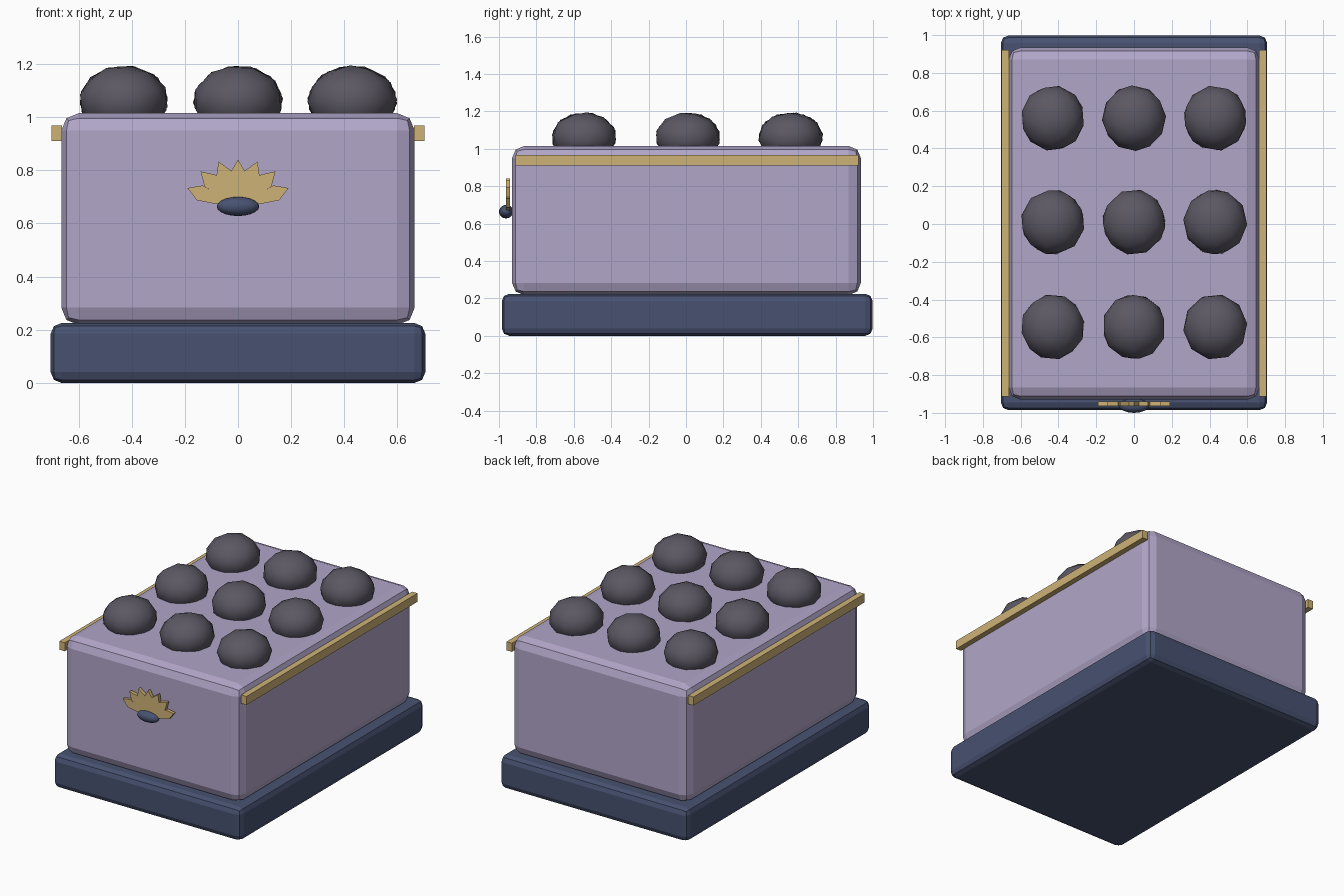
import bpy, bmesh, math, random
from mathutils import Matrix, Vector

random.seed(4)
old = bpy.data.objects.get("Cube")
if old:
    bpy.data.objects.remove(old, do_unlink=True)


def material(name, rgb):
    m = bpy.data.materials.new(name)
    m.use_nodes = True
    color = (*rgb, 1)
    m.diffuse_color = color
    m.node_tree.nodes["Principled BSDF"].inputs["Base Color"].default_value = color
    return m


lilac = material("lilac", (0.44, 0.38, 0.58))
navy = material("navy", (0.065, 0.085, 0.165))
gold = material("gold", (0.62, 0.45, 0.18))
charcoal = material("charcoal", (0.105, 0.097, 0.125))


def finish(name, bm, mat):
    bmesh.ops.recalc_face_normals(bm, faces=bm.faces)
    me = bpy.data.meshes.new(name)
    bm.to_mesh(me)
    bm.free()
    me.materials.append(mat)
    ob = bpy.data.objects.new(name, me)
    bpy.context.collection.objects.link(ob)
    return ob


def box(name, low, high, mat, bevel=0):
    low, high = Vector(low), Vector(high)
    bm = bmesh.new()
    bmesh.ops.create_cube(bm, size=1)
    bmesh.ops.transform(bm, verts=bm.verts, matrix=Matrix.Translation((low + high) / 2)
                        @ Matrix.Diagonal((*(high - low), 1)))
    if bevel:
        bmesh.ops.bevel(bm, geom=bm.edges[:], offset=bevel, segments=2,
                        profile=0.5, affect='EDGES')
    return finish(name, bm, mat)


def smooth(ob):
    for p in ob.data.polygons:
        p.use_smooth = True


# Plinth, chest and side rails
box("base", (-0.705, -0.985, 0), (0.705, 0.998, 0.225), navy, 0.04)
box("body", (-0.665, -0.93, 0.218), (0.665, 0.935, 1.015), lilac, 0.065)
for side, x in (("right", -0.682), ("left", 0.682)):
    box(side + "_rail", (x - 0.02, -0.912, 0.91), (x + 0.02, 0.922, 0.968), gold)

# Three by three domes, each a squashed faceted ball turned at random
for row, y in enumerate((-0.545, 0.01, 0.56)):
    for col, x in enumerate((-0.43, 0, 0.43)):
        bm = bmesh.new()
        bmesh.ops.create_icosphere(bm, subdivisions=2, radius=1)
        turn = Matrix.Rotation(random.uniform(0, math.tau), 4, 'Z') \
            @ Matrix.Rotation(random.uniform(-0.5, 0.5), 4, 'X')
        bmesh.ops.transform(bm, verts=bm.verts, matrix=Matrix.Translation((x, y, 1.062))
                            @ Matrix.Diagonal((0.17, 0.175, 0.134, 1)) @ turn)
        smooth(finish(f"dome_{row}_{col}", bm, charcoal))

# Fan of seven kite-shaped petals on the front
for i in range(-3, 4):
    length = 0.18 + 0.008 * abs(i)
    outline = ((-0.008, 0.03), (0.008, 0.03), (0.03, length - 0.05),
               (0, length), (-0.03, length - 0.05))
    bm = bmesh.new()
    face = bm.faces.new([bm.verts.new((u, -0.963, v)) for u, v in outline])
    grown = bmesh.ops.extrude_face_region(bm, geom=[face])["geom"]
    bmesh.ops.translate(bm, vec=(0, 0.023, 0),
                        verts=[g for g in grown if isinstance(g, bmesh.types.BMVert)])
    bmesh.ops.transform(bm, verts=bm.verts, matrix=Matrix.Translation((0, 0, 0.66))
                        @ Matrix.Rotation(math.radians(23 * i), 4, 'Y'))
    finish(f"petal_{i + 4}", bm, gold)

# Oval stud at the root of the fan
bm = bmesh.new()
bmesh.ops.create_uvsphere(bm, u_segments=16, v_segments=10, radius=1)
bmesh.ops.transform(bm, verts=bm.verts, matrix=Matrix.Translation((0, -0.962, 0.664))
                    @ Matrix.Diagonal((0.08, 0.038, 0.036, 1)))
smooth(finish("stud", bm, navy))
